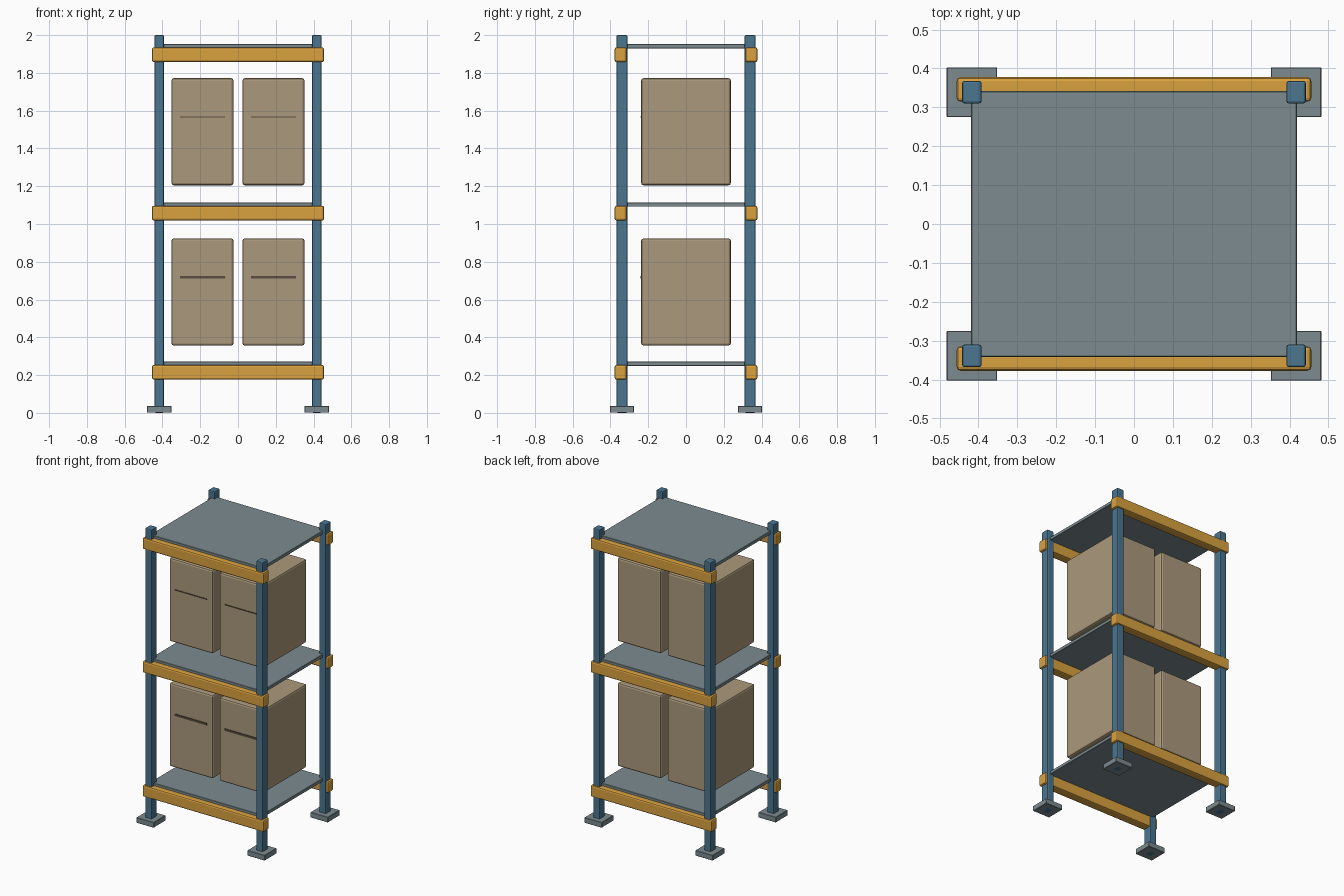
import bpy

if "Cube" in bpy.data.objects:
    bpy.data.objects.remove(bpy.data.objects["Cube"])


def material(name, rgb):
    m = bpy.data.materials.new(name)
    m.diffuse_color = (*rgb, 1)
    m.use_nodes = True
    m.node_tree.nodes["Principled BSDF"].inputs["Base Color"].default_value = m.diffuse_color
    return m


BLUE = material("blue_steel", (0.07, 0.18, 0.28))
ORANGE = material("orange_steel", (0.70, 0.36, 0.05))
GREY = material("grey_steel", (0.20, 0.26, 0.28))
CARD = material("cardboard", (0.41, 0.32, 0.20))
DARK = material("dark_tape", (0.10, 0.075, 0.05))


def block(name, centre, size, mat, bevel=0.0, segments=2):
    bpy.ops.mesh.primitive_cube_add(size=1, location=centre)
    ob = bpy.context.object
    ob.name = name
    ob.scale = size
    bpy.ops.object.transform_apply(location=False, rotation=False, scale=True)
    ob.data.materials.append(mat)
    if bevel:
        mod = ob.modifiers.new("bevel", 'BEVEL')
        mod.width = bevel
        mod.segments = segments
    return ob


SIDES = ((-1, "left"), (1, "right"))
ENDS = ((-1, "front"), (1, "back"))
LEVELS = ((0.215, "lower"), (1.0575, "middle"), (1.896, "upper"))

# Uprights and foot plates
for sx, side in SIDES:
    for sy, end in ENDS:
        x, y = sx * 0.417, sy * 0.339
        block(f"{end}_{side}_post", (x, y, 1.0), (0.05, 0.058, 2.0), BLUE, 0.006)
        block(f"{end}_{side}_foot", (x, y, 0.019), (0.13, 0.128, 0.036), GREY, 0.002, 1)

# Beams and shelf decks
for z, level in LEVELS:
    for sy, end in ENDS:
        block(f"{level}_{end}_beam", (0, sy * 0.346, z), (0.912, 0.063, 0.078), ORANGE, 0.01)
    block(f"{level}_deck", (0, 0, z + 0.045), (0.838, 0.684, 0.022), GREY, 0.002, 1)

# Cartons with a tape strip on the front
for z, level, strip in ((0.64, "lower", 0.014), (1.4885, "upper", 0.006)):
    for sx, side in SIDES:
        x = sx * 0.188
        block(f"{level}_{side}_carton", (x, 0, z), (0.328, 0.474, 0.567), CARD, 0.012)
        block(f"{level}_{side}_tape", (x, -0.237, z + 0.078), (0.24, 0.008, strip), DARK)
